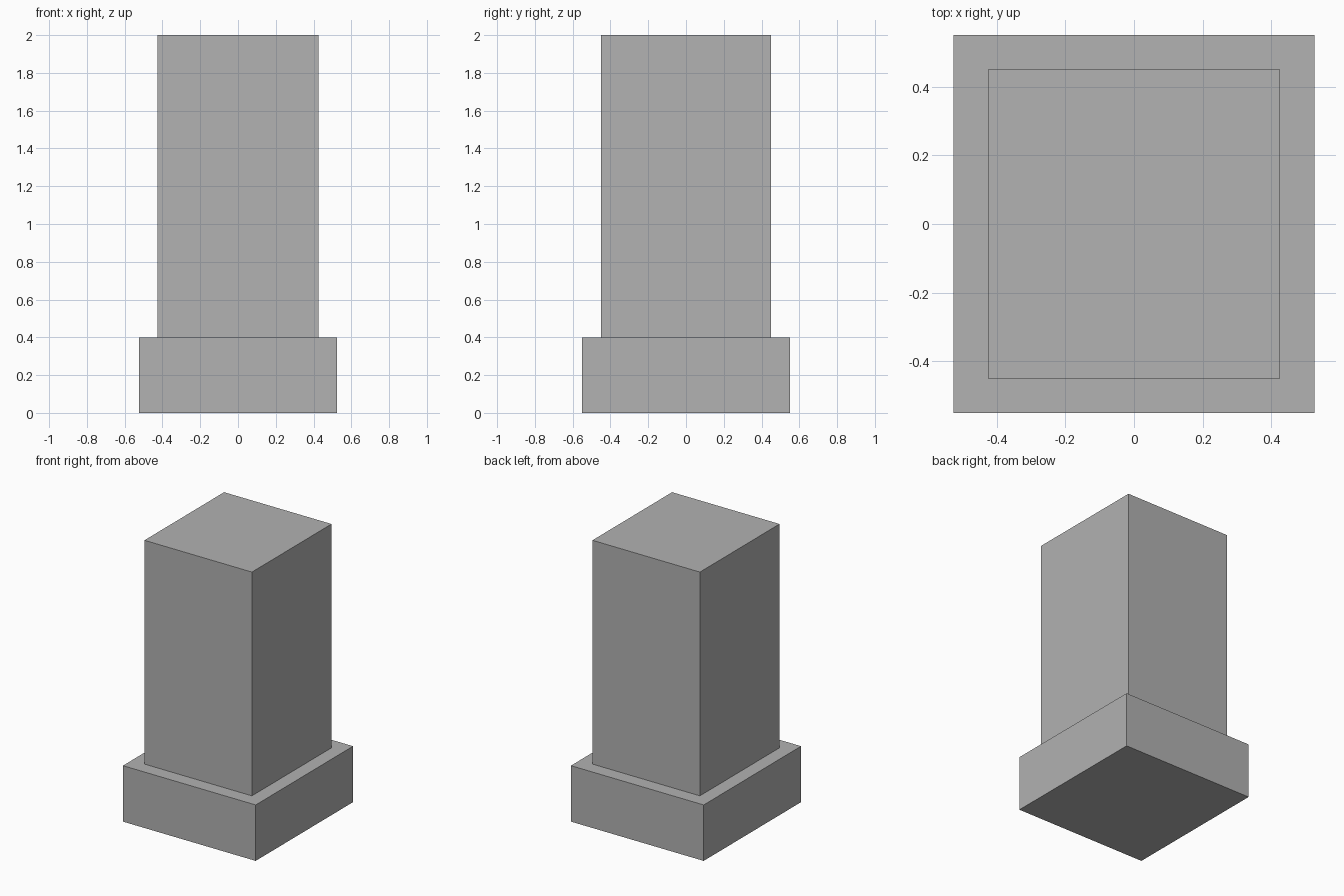
import bpy

if "Cube" in bpy.data.objects:
    bpy.data.objects.remove(bpy.data.objects["Cube"])

# Single plain grey
grey = bpy.data.materials.new("plain_grey")
grey.diffuse_color = (0.445, 0.445, 0.445, 1.0)
grey.use_nodes = True
grey.node_tree.nodes["Principled BSDF"].inputs["Base Color"].default_value = grey.diffuse_color


def block(name, width, depth, bottom, top):
    bpy.ops.mesh.primitive_cube_add(size=1, location=(0, 0, (bottom + top) / 2))
    obj = bpy.context.object
    obj.name = name
    obj.scale = (width, depth, top - bottom)
    bpy.ops.object.transform_apply(location=False, rotation=False, scale=True)
    obj.data.materials.append(grey)
    return obj


# Wide plinth at the bottom
block("base", 1.05, 1.10, 0.0, 0.4)

# Tall block standing on the plinth
block("shaft", 0.85, 0.90, 0.4, 2.0)
